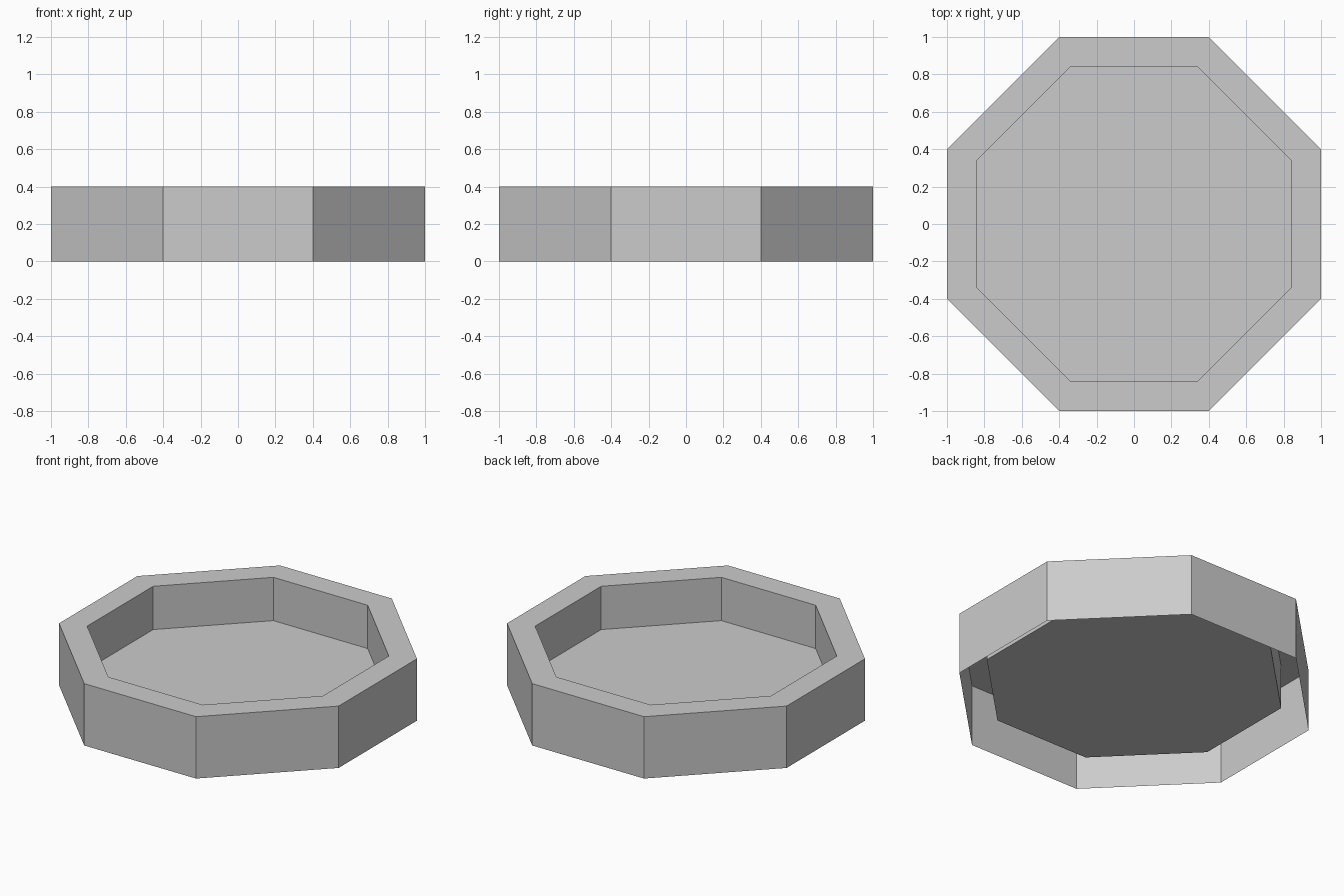
import bpy
import bmesh

cube = bpy.data.objects.get("Cube")
if cube:
    bpy.data.objects.remove(cube, do_unlink=True)

# One plain grey for the whole tray
grey = bpy.data.materials.new("light_grey")
grey.use_nodes = True
colour = (0.6, 0.6, 0.6, 1)
grey.diffuse_color = colour
grey.node_tree.nodes["Principled BSDF"].inputs["Base Color"].default_value = colour

HALF, CORNER = 1.0, 0.4      # half width and half length of a straight side
HEIGHT, FLOOR_Z = 0.4, 0.12
INNER = 0.843                # inner outline relative to the outer one


def octagon(bm, scale, z):
    """Counter-clockwise ring of eight vertices."""
    h, c = HALF * scale, CORNER * scale
    ring = []
    x, y = h, -c
    for _ in range(4):
        ring += [bm.verts.new((x, y, z)), bm.verts.new((x, -y if abs(x) == h else y, z))
                 if abs(x) == h else bm.verts.new((-x, y, z))]
        x, y = -y, x         # quarter turn
    return ring


def bridge(bm, lower, upper):
    for i in range(len(lower)):
        j = (i + 1) % len(lower)
        bm.faces.new((lower[i], lower[j], upper[j], upper[i]))


# Thin shell: outer wall, flat rim, inner wall, raised floor, open underneath
bm = bmesh.new()
rings = [octagon(bm, s, z) for s, z in
         ((1, 0), (1, HEIGHT), (INNER, HEIGHT), (INNER, FLOOR_Z))]
for a, b in zip(rings, rings[1:]):
    bridge(bm, a, b)
bm.faces.new(rings[-1])

mesh = bpy.data.meshes.new("octagonal_tray")
bm.to_mesh(mesh)
bm.free()
mesh.materials.append(grey)
tray = bpy.data.objects.new("octagonal_tray", mesh)
bpy.context.collection.objects.link(tray)
